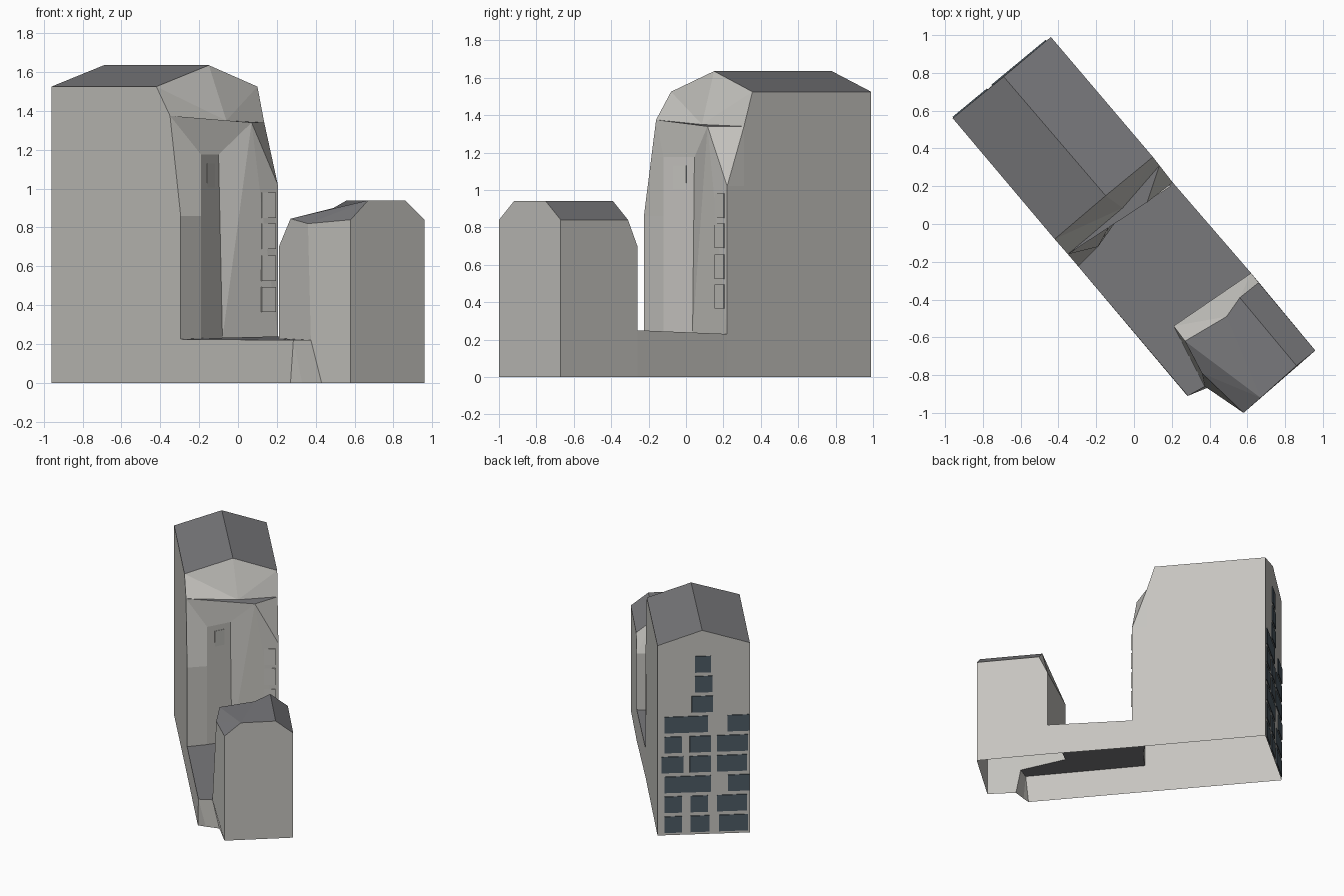
import bpy, bmesh
from mathutils import Vector

if "Cube" in bpy.data.objects:
    bpy.data.objects.remove(bpy.data.objects["Cube"])


def material(name, rgb):
    m = bpy.data.materials.new(name)
    m.diffuse_color = (*rgb, 1)
    m.use_nodes = True
    m.node_tree.nodes["Principled BSDF"].inputs["Base Color"].default_value = m.diffuse_color
    return m


WALL = material("pale stone", (0.56, 0.55, 0.52))
ROOF = material("grey roofing", (0.19, 0.19, 0.2))
GLASS = material("dark slate glass", (0.075, 0.105, 0.13))


def part(name, faces, inside, mat):
    """Open shell from named corner points, faces turned away from a point inside."""
    bm = bmesh.new()
    made = {}
    for face in faces:
        f = bm.faces.new([made.setdefault(k, None) or made.update({k: bm.verts.new(P[k])}) or made[k]
                          for k in face.split()])
        f.normal_update()
        if f.normal.dot(f.calc_center_median() - Vector(inside)) < 0:
            f.normal_flip()
    finish(name, bm, mat)


def finish(name, bm, mat):
    mesh = bpy.data.meshes.new(name)
    bm.to_mesh(mesh)
    bm.free()
    mesh.materials.append(mat)
    bpy.context.collection.objects.link(bpy.data.objects.new(name, mesh))


def plates(name, a, b, rects, mat, out, back=0.003):
    """Thin panes on the upright wall from a to b: (from, to, low, high)."""
    a, b = Vector((*a, 0)), Vector((*b, 0))
    d = (b - a).normalized()
    n = Vector((d.y, -d.x, 0))
    bm = bmesh.new()
    for lo, hi, z0, z1 in rects:
        rings = []
        for off in (out - 0.006 - back, out):
            rings.append([bm.verts.new(a + d * w + n * off + Vector((0, 0, z)))
                          for w, z in ((lo, z0), (hi, z0), (hi, z1), (lo, z1))])
        r0, r1 = rings
        bm.faces.new(r1)
        bm.faces.new(r0[::-1])
        for i in range(4):
            j = (i + 1) % 4
            bm.faces.new((r0[i], r0[j], r1[j], r1[i]))
    finish(name, bm, mat)


P = {
    # tower: window end, eaves and ridge
    "A0": (-.96, .56, 0), "A1": (-.96, .56, 1.525), "H0": (-.44, .99, 0), "H1": (-.44, .99, 1.525),
    "R0": (-.69, .78, 1.635), "R": (-.15, .15, 1.635), "EL": (-.42, -.08, 1.525), "ER": (.10, .355, 1.525),
    # tower: ledge and recessed face
    "L": (-.35, -.16, 1.375), "M": (-.06, .085, 1.35), "Q": (.07, .115, 1.34), "K": (.135, .31, 1.34),
    "K2": (.135, .31, 1.02), "Y": (.205, .22, 1.02), "W": (-.295, -.225, .86), "P1m": (-.19, -.12, .86),
    "P1t": (-.19, -.12, 1.175), "P1b": (-.19, -.12, .23), "P2t": (-.10, .045, 1.175), "P2b": (-.08, .035, .23),
    # podium
    "S": (-.295, -.225, .225), "Sb": (-.295, -.225, 0), "D": (.205, .22, .23), "Db": (.205, .22, 0),
    "E": (.285, -.91, .22), "Eb": (.27, -.895, 0), "Fb": (.33, -.88, 0),
    # annex
    "Cb": (.375, -.86, .22), "C0": (.43, -.85, 0), "C": (.36, -.79, .82), "J1b": (.21, -.54, .23),
    "J1": (.21, -.54, .70), "I1": (.27, -.62, .845), "T2": (.49, -.49, .90), "T3": (.56, -.39, .94),
    "I4": (.66, -.31, .84), "J4": (.62, -.26, .70), "J4b": (.62, -.26, .25), "J40": (.62, -.26, 0),
    "G1": (.58, -1, .84), "G2": (.67, -.92, .94), "G3": (.86, -.75, .94), "G4": (.96, -.67, .84),
    "B1": (.58, -1, 0), "B4": (.96, -.67, 0),
}

TOWER = (-.5, .3, .7)
ANNEX = (.55, -.65, .5)

# Tower
part("tower_walls", ["A0 A1 R0 H1 H0", "A0 A1 EL L W S Sb", "H0 H1 ER K K2 Y D Db"], TOWER, WALL)
part("tower_roof", ["A1 R0 R EL", "H1 R0 R ER"], TOWER, ROOF)
part("tower_upper_slope", ["EL L M", "EL M R", "R M ER", "ER M K"], TOWER, WALL)
part("tower_ledge", ["L Q K M"], TOWER, ROOF)
part("tower_recess", ["L Q P2t P1t", "L W P1m P1t", "W S P1b P1m", "P1t P2t P2b P1b",
                      "P2t Q P2b", "Q Y D", "Q D P2b", "Q K Y", "K K2 Y"], TOWER, WALL)

# Podium
part("podium_walls", ["S E Eb Sb", "D J4b J40 Db", "E Fb Eb", "E Cb C0 Fb"], (.1, -.3, .1), WALL)
part("podium_deck", ["D P2b P1b S E Cb J1b J4b"], (.1, -.3, -1), ROOF)

# Annex
part("annex_walls", ["J1 J4 J4b J1b", "J1 I1 C Cb J1b", "C G1 B1 C0 Cb", "G1 G2 G3 G4 B4 B1",
                     "G4 I4 J4 J4b J40 B4", "J1 I1 T2", "J1 T2 T3 J4", "J4 T3 I4"], ANNEX, WALL)
part("annex_roof", ["I1 T2 G2", "I1 G2 C", "C G2 G1", "G2 G3 T3 T2", "G3 G4 I4 T3"], ANNEX, ROOF)

# End windows, row by row from the ground (positions across the wall)
ROWS = [
    [(.05, .18), (.24, .38), (.45, .66)],
    [(.05, .18), (.24, .37), (.435, .655)],
    [(.05, .39), (.515, .67)],
    [(.03, .19), (.235, .39), (.435, .655)],
    [(.05, .18), (.235, .39), (.435, .66)],
    [(.05, .37), (.51, .67)],
    [(.25, .405)], [(.275, .40)], [(.275, .39)],
]
plates("end_windows", P["H0"][:2], P["A0"][:2],
       [(a, b, .02 + .16 * i, .15 + .16 * i) for i, row in enumerate(ROWS) for a, b in row], GLASS, 0.006)

# Blind panels on the recessed faces
plates("recess_panels_right", P["P2b"][:2], P["D"][:2],
       [(.235, .32, z, z + .13) for z in (.365, .525, .69, .85)], WALL, 0.012)
plates("recess_panels_left", P["P1t"][:2], P["P2t"][:2],
       [(.06, .14, z, z + .13) for z in (.68, .84, 1.0)], WALL, 0.004)
